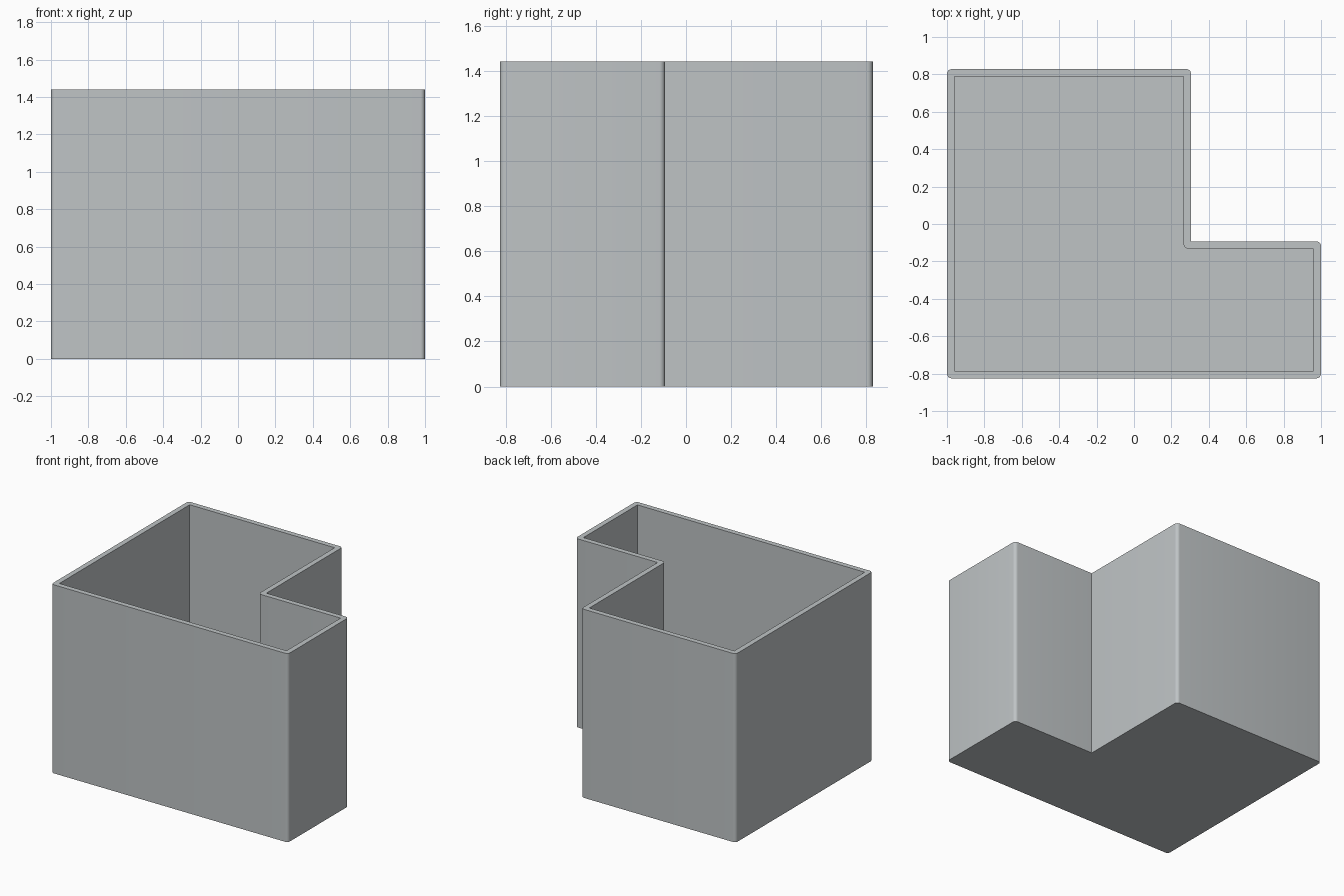
import bpy, bmesh, math
from mathutils import Vector

cube = bpy.data.objects.get("Cube")
if cube:
    bpy.data.objects.remove(cube)

HEIGHT, WALL, FLOOR, STEPS = 1.44, 0.04, 0.04, 6

# L-shaped footprint, counter-clockwise
corners = [Vector(p) for p in ((-1, -0.825), (1, -0.825), (1, -0.093),
                               (0.305, -0.093), (0.305, 0.828), (-1, 0.828))]


def outline(inset, convex_radius, concave_radius):
    """Footprint moved inward, every corner sampled as an arc."""
    points = []
    for i, c in enumerate(corners):
        a = (c - corners[i - 1]).normalized()
        b = (corners[(i + 1) % len(corners)] - c).normalized()
        turn = a.x * b.y - a.y * b.x
        radius = convex_radius if turn > 0 else concave_radius
        corner = c + (b - a) * inset * turn
        centre = corner + (b - a) * radius
        for s in range(STEPS + 1):
            t = s / STEPS * math.pi / 2
            points.append(centre - b * radius * math.cos(t) + a * radius * math.sin(t))
    return points


outer = outline(0, 0.025, 0)
inner = outline(WALL, 0, 0.028)

# Rings run up the outside, over the rim and down the inside
bm = bmesh.new()
rings = [[bm.verts.new((p.x, p.y, z)) for p in pts]
         for pts, z in ((outer, 0), (outer, HEIGHT), (inner, HEIGHT), (inner, FLOOR))]
for low, high in zip(rings, rings[1:]):
    for i in range(len(low)):
        j = (i + 1) % len(low)
        bm.faces.new((low[i], low[j], high[j], high[i]))
bm.faces.new(rings[0][::-1])
bm.faces.new(rings[-1])
bmesh.ops.remove_doubles(bm, verts=bm.verts, dist=0.0005)
bmesh.ops.recalc_face_normals(bm, faces=bm.faces)

mesh = bpy.data.meshes.new("open_box")
bm.to_mesh(mesh)
bm.free()
box = bpy.data.objects.new("open_box", mesh)
bpy.context.collection.objects.link(box)

# Plain grey material
grey = bpy.data.materials.new("light_grey")
grey.use_nodes = True
colour = (0.52, 0.55, 0.56, 1)
grey.diffuse_color = colour
grey.node_tree.nodes["Principled BSDF"].inputs["Base Color"].default_value = colour
mesh.materials.append(grey)

bpy.ops.object.select_all(action="DESELECT")
box.select_set(True)
bpy.context.view_layer.objects.active = box
bpy.ops.object.shade_smooth_by_angle(angle=math.radians(30))
